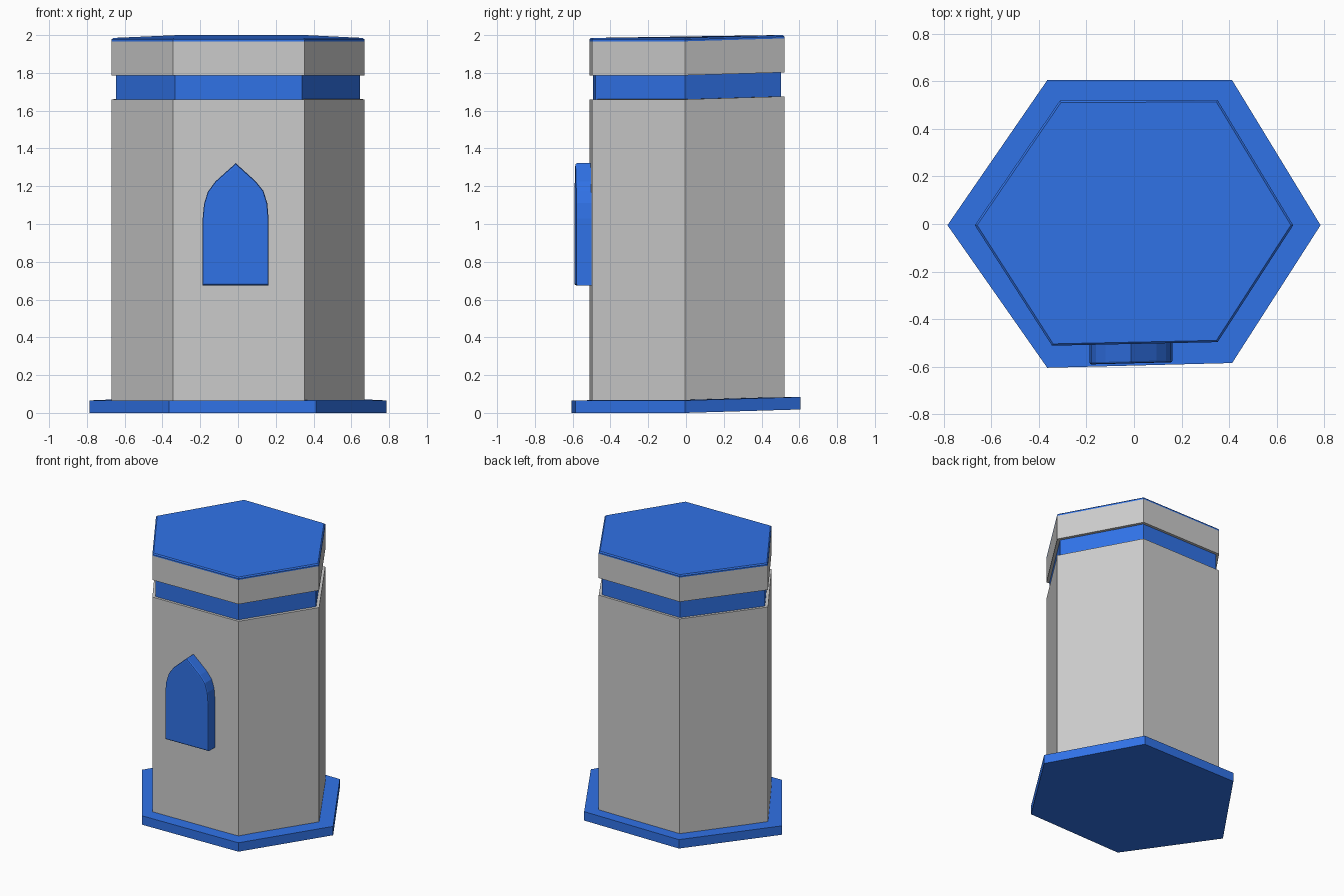
import bpy, bmesh

if "Cube" in bpy.data.objects:
    bpy.data.objects.remove(bpy.data.objects["Cube"])

blue = bpy.data.materials.new("blue")
blue.diffuse_color = (0.03, 0.17, 0.8, 1)
blue.use_nodes = True
blue.node_tree.nodes["Principled BSDF"].inputs["Base Color"].default_value = blue.diffuse_color

# slightly irregular hexagon outlines, counter-clockwise from front left
BASE = [(-0.365, -0.605), (0.413, -0.585), (0.785, -0.005),
        (0.413, 0.605), (-0.365, 0.605), (-0.785, -0.005)]
BODY = [(-0.345, -0.512), (0.352, -0.497), (0.67, -0.005),
        (0.352, 0.521), (-0.312, 0.519), (-0.67, -0.005)]


def loft(name, rings, mat=None):
    """Closed solid through equal-length rings of 3D points."""
    bm = bmesh.new()
    loops = [[bm.verts.new(p) for p in ring] for ring in rings]
    n = len(loops[0])
    for a, b in zip(loops, loops[1:]):
        for i in range(n):
            j = (i + 1) % n
            bm.faces.new((a[i], a[j], b[j], b[i]))
    bm.faces.new(loops[0][::-1])
    bm.faces.new(loops[-1])
    bmesh.ops.recalc_face_normals(bm, faces=bm.faces)
    me = bpy.data.meshes.new(name)
    bm.to_mesh(me)
    bm.free()
    ob = bpy.data.objects.new(name, me)
    bpy.context.collection.objects.link(ob)
    if mat:
        me.materials.append(mat)
    return ob


def hex_ring(outline, z, s=1.0):
    # the back half rises slightly
    return [(x * s, y * s, z + 0.03 * max(y, 0)) for x, y in outline]


# stacked tower parts
loft("base_plate", [hex_ring(BASE, 0), hex_ring(BASE, 0.066)], blue)
loft("tower_body", [hex_ring(BODY, 0.06), hex_ring(BODY, 1.66)])
loft("neck_band", [hex_ring(BODY, 1.65, 0.963), hex_ring(BODY, 1.79, 0.963)], blue)
loft("tower_cap", [hex_ring(BODY, 1.787), hex_ring(BODY, 1.967)])
loft("roof_panel", [hex_ring(BODY, 1.967), hex_ring(BODY, 1.977),
                    hex_ring(BODY, 1.985, 0.985)], blue)

# pointed arch window with a softened front rim
ARCH = [(-0.187, 0.675), (0.162, 0.675), (0.162, 1.03), (0.155, 1.11),
        (0.135, 1.175), (0.095, 1.225), (-0.012, 1.322), (-0.12, 1.225),
        (-0.16, 1.17), (-0.18, 1.105), (-0.187, 1.03)]


def arch_ring(y, s=1.0):
    cx, cz = -0.012, 0.97
    return [(cx + (x - cx) * s, y + 0.025 * x, cz + (z - cz) * s) for x, z in ARCH]


loft("arched_window", [arch_ring(-0.48), arch_ring(-0.577),
                       arch_ring(-0.584, 0.985), arch_ring(-0.586, 0.96)], blue)
